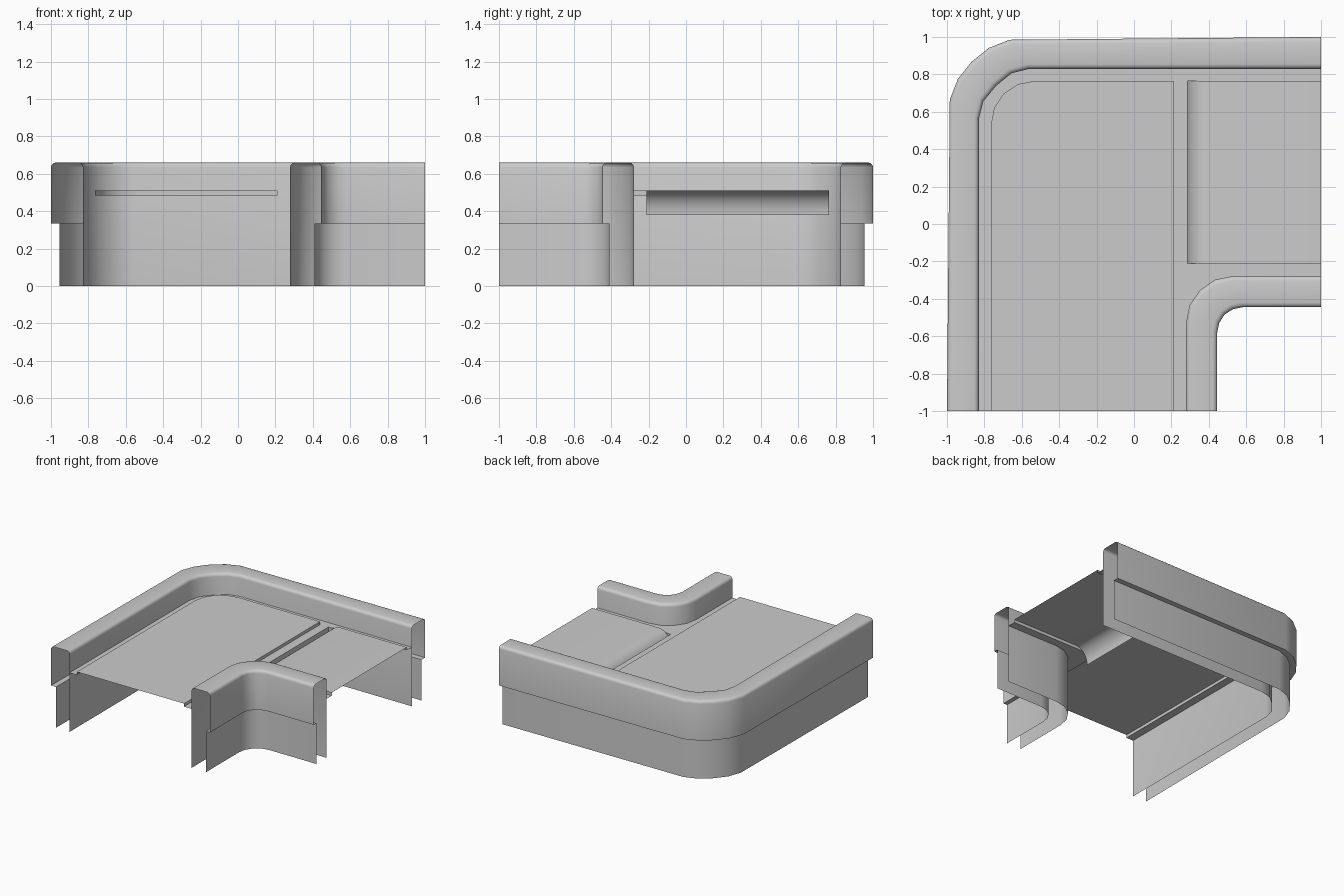
import bpy, bmesh
from math import sin, cos, pi, radians

if "Cube" in bpy.data.objects:
    bpy.data.objects.remove(bpy.data.objects["Cube"])


def finish(name, bm, up=False):
    bmesh.ops.remove_doubles(bm, verts=bm.verts, dist=0.0005)
    bmesh.ops.recalc_face_normals(bm, faces=bm.faces)
    if up:
        for f in bm.faces:
            if f.normal.z < 0:
                f.normal_flip()
    me = bpy.data.meshes.new(name)
    bm.to_mesh(me)
    bm.free()
    ob = bpy.data.objects.new(name, me)
    bpy.context.collection.objects.link(ob)
    bpy.ops.object.select_all(action='DESELECT')
    ob.select_set(True)
    bpy.context.view_layer.objects.active = ob
    bpy.ops.object.shade_smooth_by_angle(angle=radians(35))
    return ob


def bridge(bm, rails):
    """Quads between successive rails of 3D points."""
    rows = [[bm.verts.new(p) for p in r] for r in rails]
    for a, b in zip(rows, rows[1:]):
        for i in range(len(a) - 1):
            bm.faces.new((a[i], a[i + 1], b[i + 1], b[i]))


def at_z(path, z):
    return [(x, y, z) for x, y in path]


def ngon(bm, pts, z):
    bm.faces.new([bm.verts.new(p) for p in at_z(pts, z)])


def sym(half):
    """Complete an L path by reflecting across the tile's diagonal."""
    return half + [(-y, -x) for x, y in reversed(half[:-1])]


TOP, STEP, FLOOR, BELT = 0.66, 0.335, 0.485, 0.51

# L-shaped plan paths
outer_in = sym([(-.83, -1), (-.83, .56), (-.806, .655), (-.738, .738)])
outer_out = sym([(-1, -1), (-.985, .665), (-.942, .775), (-.868, .868)])
inner_in = sym([(.278, -1), (.278, -.53), (.297, -.435), (.353, -.353)])
inner_out = sym([(.445, -1), (.445, -.58), (.455, -.53), (.484, -.484)])
belt_edge = sym([(-.765, -1), (-.765, .53), (-.747, .623), (-.697, .697)])


# Side rails: open hollow section swept between two plan paths
def rail(name, inside, outside, t_low):
    r, rt = .025, .15
    arc = [(i * pi / 6) for i in range(4)]
    prof = [(0, 0)]
    prof += [(rt - rt * cos(a), TOP - r + r * sin(a)) for a in arc]
    prof += [(1 - rt + rt * sin(a), TOP - r + r * cos(a)) for a in arc]
    prof += [(1, STEP), (t_low, STEP), (t_low, 0)]
    bm = bmesh.new()
    bridge(bm, [[(a[0] + (b[0] - a[0]) * t, a[1] + (b[1] - a[1]) * t, z)
                 for a, b in zip(inside, outside)] for t, z in prof])
    finish(name, bm)


rail("outer_rail", outer_in, outer_out, .735)
rail("inner_rail", inner_in, inner_out, .79)

# Recessed frame around the two belts
bm = bmesh.new()
bridge(bm, [at_z(outer_in, FLOOR), at_z(belt_edge, FLOOR)])
ngon(bm, [(.21, -1)] + inner_in + [(1, -.21), (.285, -.21), (.285, .765), (.21, .765)], FLOOR)
finish("recessed_frame", bm, up=True)

# Main belt with its raised edges (open at the front)
bm = bmesh.new()
outline = belt_edge[:-1] + [(.21, .765), (.21, -1)]
ngon(bm, outline, BELT)
bridge(bm, [at_z(outline, BELT), at_z(outline, FLOOR)])
finish("main_belt", bm)

# Side belt: end rolls down into a slot beside the main belt
bm = bmesh.new()
roll = [(.285 + .11 * (1 - cos(i * pi / 16)), .38 + .13 * sin(i * pi / 16)) for i in range(9)]
prof = roll + [(1, BELT)]
bridge(bm, [[(x, y, z) for x, z in prof] for y in (-.21, .765)])
finish("side_belt", bm, up=True)

bm = bmesh.new()
for y in (-.21, .765):
    bridge(bm, [[(x, y, z) for x, z in prof], [(x, y, FLOOR) for x, z in prof]])
bridge(bm, [[(.285, -.21, z), (.285, .765, z)] for z in (.38, FLOOR)])
finish("side_belt_slot", bm)
